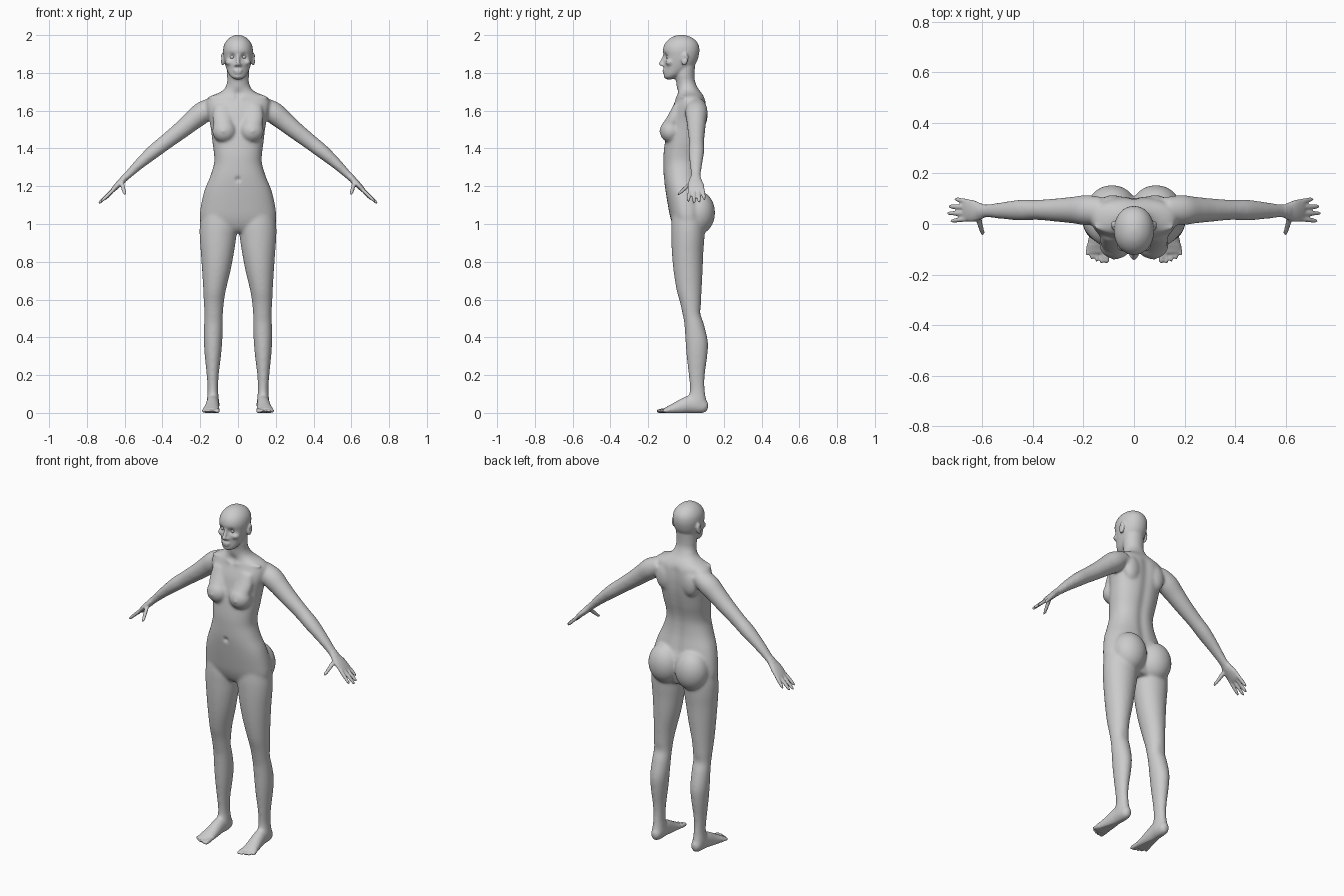
import bpy, bmesh
from math import cos, sin, pi, exp
from mathutils import Vector, Matrix

X, Y = Vector((1, 0, 0)), Vector((0, 1, 0))
bm = bmesh.new()


def spline(a, b, c, d, t):
    # Catmull-Rom blend of four rows of numbers
    return [0.5 * (2*q + (r-p)*t + (2*p-5*q+4*r-s)*t*t + (3*q-p-3*r+s)*t**3)
            for p, q, r, s in zip(a, b, c, d)]


def refine(rows, k=4):
    out = []
    for i in range(len(rows) - 1):
        quad = [rows[max(i-1, 0)], rows[i], rows[i+1], rows[min(i+2, len(rows)-1)]]
        out += [spline(*quad, j / k) for j in range(k)]
    return out + [list(rows[-1])]


def loft(rows, side, other=None, n=2.0, seg=32):
    # closed skin over rows of (x, y, z, side radius, other radius)
    rows = refine(rows)
    rings = []
    for i, (x, y, z, a, b) in enumerate(rows):
        tan = Vector(rows[min(i+1, len(rows)-1)][:3]) - Vector(rows[max(i-1, 0)][:3])
        up = other or tan.cross(side).normalized()
        ring = []
        for j in range(seg):
            c, s = cos(2*pi*j/seg), sin(2*pi*j/seg)
            c = abs(c)**(2/n) * (1 if c > 0 else -1)
            s = abs(s)**(2/n) * (1 if s > 0 else -1)
            ring.append(bm.verts.new(Vector((x, y, z)) + side*a*c + up*b*s))
        rings.append(ring)
    for r, q in zip(rings, rings[1:]):
        for j in range(seg):
            k = (j+1) % seg
            bm.faces.new((r[j], r[k], q[k], q[j]))
    bm.faces.new(rings[0][::-1])
    bm.faces.new(rings[-1])


def stack(rows, n=2.0):
    # level slices of (z, centre x, half width, front y, back y)
    loft([(x, (f+b)/2, z, w, (b-f)/2) for z, x, w, f, b in rows], X, Y, n, 48)


def ball(c, r, tilt=0):
    m = Matrix.Translation(c) @ Matrix.Rotation(tilt, 4, 'X') @ Matrix.Diagonal((*r, 1))
    bmesh.ops.create_uvsphere(bm, u_segments=32, v_segments=20, radius=1, matrix=m)


def digit(a, b, r, side):
    # finger, thumb or toe with a rounded tip
    a, b = Vector(a), Vector(b)
    loft([(*a.lerp(b, t), r*k, r*k) for t, k in
          ((0, 1), (.45, 1.05), (.8, .92), (.94, .7), (1, .3))], side, seg=14)


# leg
stack([(1.08, .105, .085, -.07, .09), (1.0, .102, .1, -.078, .1), (.93, .106, .097, -.078, .098),
       (.85, .109, .088, -.075, .092), (.75, .115, .075, -.066, .088), (.65, .124, .060, -.05, .083),
       (.58, .128, .053, -.031, .08), (.52, .129, .049, -.018, .081), (.47, .130, .05, -.009, .095),
       (.38, .132, .049, -.003, .116), (.30, .133, .043, .003, .113), (.2, .134, .032, .014, .1),
       (.12, .133, .028, .02, .1), (.06, .133, .033, .008, .11), (.02, .132, .03, .02, .116)])
# foot and toes
loft([(.132, .117, .028, .014, .02), (.132, .1, .032, .028, .034), (.132, .06, .042, .034, .046),
      (.134, .02, .045, .035, .048), (.138, -.04, .028, .04, .036), (.143, -.09, .015, .045, .022),
      (.144, -.115, .012, .038, .014)], X)
for i in range(5):
    x, tip = .112 + .0165*i, (-.155, -.157, -.15, -.14, -.126)[i]
    digit((x, -.085, .014), (x + .003*i - .004, tip, .009), .0125 if i == 0 else .0088, X)
# arm
loft([(.12, .055, 1.63, .05, .045), (.185, .055, 1.592, .06, .058), (.24, .055, 1.548, .053, .053),
      (.30, .055, 1.498, .047, .047), (.385, .056, 1.432, .04, .041), (.445, .055, 1.385, .042, .038),
      (.52, .053, 1.32, .034, .029), (.58, .052, 1.262, .027, .021), (.61, .05, 1.234, .03, .018)], Y)
# palm, fingers and thumb
loft([(.585, .05, 1.257, .026, .018), (.61, .05, 1.232, .034, .018), (.637, .052, 1.206, .044, .016),
      (.662, .055, 1.18, .045, .012), (.672, .055, 1.17, .042, .008)], Y)
for base, tip in (((.655, .089, 1.185), (.708, .098, 1.128)), ((.66, .066, 1.182), (.732, .07, 1.113)),
                  ((.66, .043, 1.182), (.738, .042, 1.108)), ((.655, .02, 1.185), (.725, .012, 1.118))):
    digit(base, tip, .0095, Y)
digit((.615, .022, 1.215), (.594, -.043, 1.153), .0125, Y)
# breast
ball((.073, -.082, 1.492), (.064, .057, .062))
loft([(.085, -.045, 1.63, .04, .02), (.08, -.065, 1.56, .055, .035), (.074, -.09, 1.505, .05, .042)], X)
ball((.078, -.137, 1.492), (.008, .008, .008))
# buttock, shoulder blade and collarbone
ball((.087, .066, 1.06), (.097, .088, .115))
ball((.085, .082, 1.58), (.05, .033, .075))
digit((.015, -.048, 1.667), (.16, -.01, 1.672), .012, Y)
# ear and cheek
ball((.081, -.006, 1.873), (.011, .018, .034), -.15)
ball((.043, -.084, 1.856), (.024, .025, .02))

# copy the side parts across
dup = bmesh.ops.duplicate(bm, geom=bm.verts[:] + bm.edges[:] + bm.faces[:])
for v in dup['geom']:
    if isinstance(v, bmesh.types.BMVert):
        v.co.x *= -1

# trunk
stack([(1.745, 0, .058, -.045, .05), (1.715, 0, .072, -.045, .066), (1.695, 0, .1, -.045, .082),
       (1.675, 0, .15, -.048, .095), (1.65, 0, .17, -.058, .105), (1.6, 0, .165, -.078, .11),
       (1.55, 0, .152, -.09, .108), (1.5, 0, .143, -.1, .102), (1.43, 0, .135, -.112, .088),
       (1.37, 0, .127, -.119, .073), (1.32, 0, .127, -.12, .067), (1.25, 0, .148, -.118, .071),
       (1.18, 0, .177, -.109, .085), (1.1, 0, .196, -.096, .1), (1.03, 0, .202, -.082, .1),
       (.98, 0, .18, -.062, .09), (.955, 0, .11, -.04, .08)], 2.3)
# neck
stack([(1.62, 0, .07, -.03, .09), (1.69, 0, .068, -.045, .074), (1.75, 0, .058, -.052, .05),
       (1.79, 0, .058, -.058, .045), (1.86, 0, .058, -.06, .05)])
# head
stack([(1.765, 0, .02, -.108, -.075), (1.775, 0, .034, -.114, -.05), (1.795, 0, .05, -.116, -.012),
       (1.83, 0, .064, -.118, .037), (1.86, 0, .072, -.118, .057), (1.89, 0, .077, -.118, .067),
       (1.92, 0, .079, -.122, .071), (1.95, 0, .073, -.114, .066), (1.975, 0, .057, -.094, .048),
       (1.993, 0, .033, -.066, .018), (2.001, 0, .008, -.035, -.015)], 2.1)
# nose, lips and chin
loft([(0, -.112, 1.9, .009, .008), (0, -.122, 1.87, .009, .01), (0, -.131, 1.85, .012, .013),
      (0, -.128, 1.838, .013, .011)], X, Y)
for x in (-.011, .011):
    ball((x, -.121, 1.842), (.009, .011, .008))
ball((0, -.114, 1.813), (.026, .011, .006))
ball((0, -.113, 1.801), (.022, .011, .007))
ball((0, -.103, 1.781), (.02, .015, .013))
bmesh.ops.recalc_face_normals(bm, faces=bm.faces)

# fuse the parts into one skin
mesh = bpy.data.meshes.new("body")
bm.to_mesh(mesh)
bm.free()
body = bpy.data.objects.new("body", mesh)
bpy.context.collection.objects.link(body)
mod = body.modifiers.new("fuse", 'REMESH')
mod.mode, mod.voxel_size = 'VOXEL', .0055
skin = bpy.data.meshes.new_from_object(body.evaluated_get(bpy.context.evaluated_depsgraph_get()))
body.modifiers.clear()
body.data = skin

# soften: large forms strongly, face, hands and toes lightly
bm = bmesh.new()
bm.from_mesh(skin)


def fine(p):
    return p.z > 1.775 or abs(p.x) > .6 or (p.y < -.08 and p.z < .1)


soft = [v for v in bm.verts if not fine(v.co)]
for verts, times in ((bm.verts[:], 2), (soft, 14)):
    for _ in range(times):
        bmesh.ops.smooth_vert(bm, verts=verts, factor=.5, use_axis_x=True, use_axis_y=True, use_axis_z=True)

# hollows: eye sockets, ears, navel, throat, spine, backs of knees (x, y, z, radius, depth)
dents = [(.031, -.109, 1.885, .017, .012), (.094, -.008, 1.876, .011, .006), (0, -.118, 1.235, .014, .009),
         (0, -.05, 1.69, .022, .007), (.129, .08, .53, .03, .004), (.05, -.115, 1.825, .02, .004)]
dents += [(0, .068 + .04*min(1, abs(z-1.3)/.3), z, .03, .006) for z in [1.16 + .04*i for i in range(13)]]
bm.normal_update()
moves = []
for v in bm.verts:
    p = Vector((abs(v.co.x), v.co.y, v.co.z))
    d = 0
    for x, y, z, r, depth in dents:
        if abs(p.z - z) < 2.5*r:
            d += depth * exp(-(p - Vector((x, y, z))).length_squared / (r*r))
    moves.append(v.normal * d)
for v, m in zip(bm.verts, moves):
    v.co -= m
    v.co.z = max(v.co.z, 0)  # flat soles
bm.to_mesh(skin)
bm.free()
skin.shade_smooth()

# eyes
for name, x in (("left_eye", .031), ("right_eye", -.031)):
    bpy.ops.mesh.primitive_uv_sphere_add(segments=24, ring_count=16, radius=.013, location=(x, -.0915, 1.885))
    bpy.context.object.name = name
    bpy.ops.object.shade_smooth()
